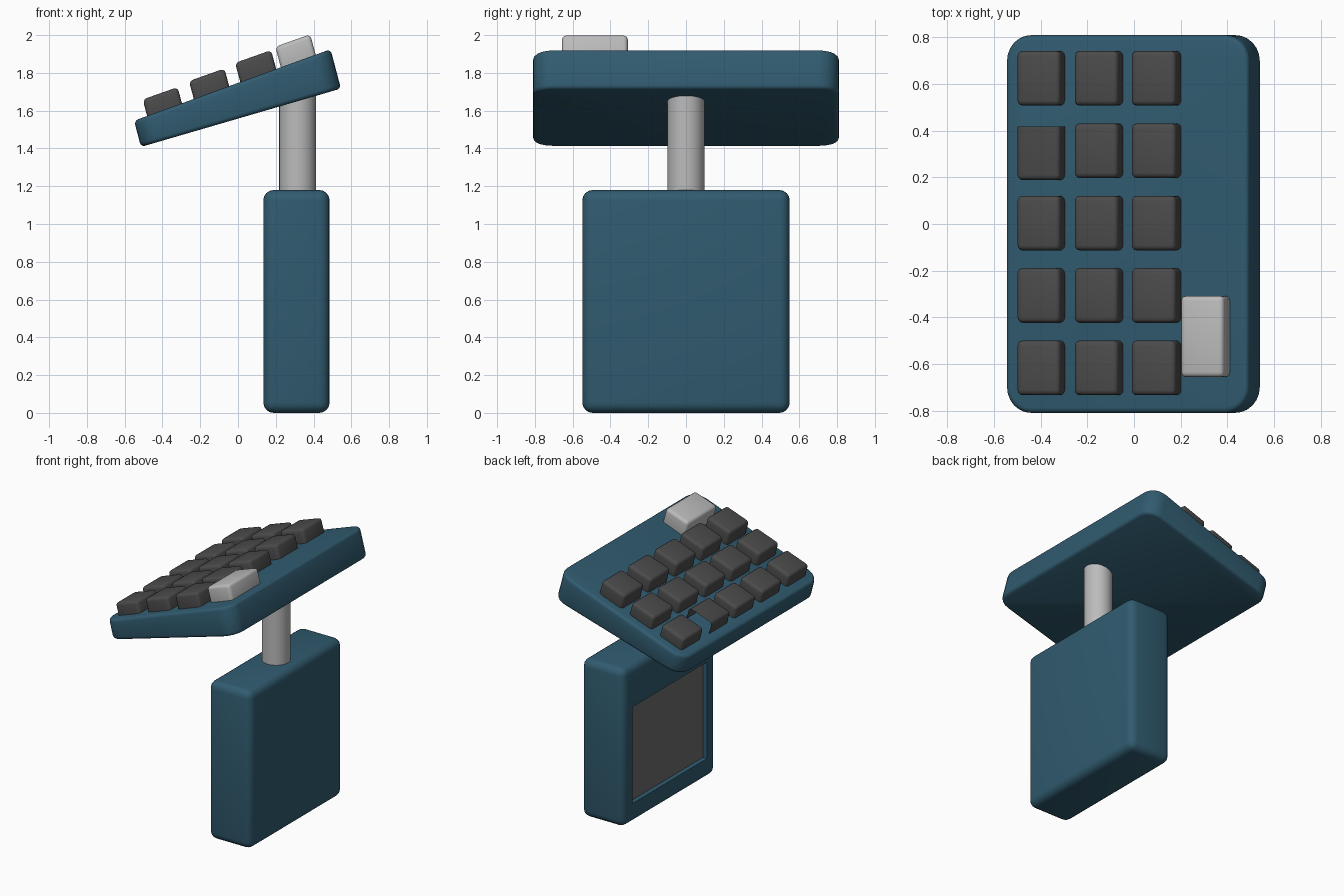
import bpy, bmesh, math
from mathutils import Vector

if "Cube" in bpy.data.objects:
    bpy.data.objects.remove(bpy.data.objects["Cube"])


def material(name, rgb):
    m = bpy.data.materials.new(name)
    m.diffuse_color = (*rgb, 1)
    m.use_nodes = True
    m.node_tree.nodes["Principled BSDF"].inputs["Base Color"].default_value = m.diffuse_color
    return m


BLUE = material("blue_shell", (0.03, 0.105, 0.16))
DARK = material("dark_keys", (0.07, 0.07, 0.07))
LIGHT = material("light_grey", (0.5, 0.5, 0.5))
GREY = material("panel_grey", (0.15, 0.15, 0.15))


def sharp_edges(bm, limit=40):
    return [e for e in bm.edges
            if e.is_manifold and e.calc_face_angle() > math.radians(limit)]


def bevel(bm, edges, width, segments):
    bmesh.ops.bevel(bm, geom=edges, offset=width, offset_type='OFFSET',
                    segments=segments, profile=0.5, affect='EDGES', clamp_overlap=True)


def prism(profile, y0, y1):
    """Extrude an (x, z) outline along y."""
    bm = bmesh.new()
    face = bm.faces.new([bm.verts.new((x, y0, z)) for x, z in profile])
    ext = bmesh.ops.extrude_face_region(bm, geom=[face])
    moved = [g for g in ext["geom"] if isinstance(g, bmesh.types.BMVert)]
    bmesh.ops.translate(bm, verts=moved, vec=(0, y1 - y0, 0))
    bmesh.ops.recalc_face_normals(bm, faces=bm.faces)
    return bm


def finish(bm, name, mat):
    mesh = bpy.data.meshes.new(name)
    bm.to_mesh(mesh)
    bm.free()
    ob = bpy.data.objects.new(name, mesh)
    bpy.context.collection.objects.link(ob)
    mesh.materials.append(mat)
    return ob


def smooth(ob):
    bpy.ops.object.select_all(action='DESELECT')
    ob.select_set(True)
    bpy.context.view_layer.objects.active = ob
    bpy.ops.object.shade_smooth_by_angle(angle=math.radians(35))


def rect(x0, x1, z0, z1):
    return [(x0, z0), (x1, z0), (x1, z1), (x0, z1)]


# Wedge-shaped tilted tray, large rounded corners and a soft rim
bm = prism([(-0.514, 1.408), (0.545, 1.717), (0.49, 1.925), (-0.55, 1.547)], -0.81, 0.81)
corners = [e for e in bm.edges
           if abs(e.verts[0].co.y - e.verts[1].co.y) < 1e-4
           and abs(e.verts[0].co.x - e.verts[1].co.x) < 0.2]
bevel(bm, corners, 0.11, 6)
bevel(bm, sharp_edges(bm), 0.022, 3)
smooth(finish(bm, "tray", BLUE))

# Keys: skewed rounded blocks standing on the tray's top slope
UP = Vector((-math.sin(math.radians(15)), math.cos(math.radians(15))))
ALONG = Vector((math.cos(math.radians(19.5)), math.sin(math.radians(19.5))))


def key(name, x_right, y0, y1, width, height, mat, open_back=False):
    foot = Vector((x_right, 1.92 + (x_right - 0.487) * 0.363))
    low, high = foot - UP * 0.04, foot + UP * height
    bm = prism([low - ALONG * width, low, high, high - ALONG * width], y0, y1)
    bevel(bm, sharp_edges(bm), 0.022, 3)
    if open_back:
        gone = [f for f in bm.faces if f.calc_center_median().y > y1 - 0.022]
        bmesh.ops.delete(bm, geom=gone, context='FACES')
    smooth(finish(bm, name, mat))


for c, (x, h, w) in enumerate([(-0.296, 0.092, 0.196), (-0.046, 0.1, 0.199),
                               (0.203, 0.107, 0.202)]):
    for r in range(5):
        y = -0.617 + 0.3105 * r
        broken = c == 0 and r == 3
        key(f"key_{c + 1}_{r + 1}", x, y - 0.117 - 0.009 * broken,
            y + 0.117 + 0.008 * broken, w, h, DARK, broken)
key("large_key", 0.412, -0.657, -0.308, 0.196, 0.115, LIGHT)

# Stem between base and tray
bm = bmesh.new()
bmesh.ops.create_cone(bm, cap_ends=True, segments=32, radius1=0.098, radius2=0.098, depth=0.6)
bmesh.ops.translate(bm, verts=bm.verts, vec=(0.316, 0, 1.43))
smooth(finish(bm, "stem", LIGHT))

# Base block with a rectangular recess on its left face
bm = prism(rect(0.134, 0.485, 0, 1.18), -0.549, 0.549)
bevel(bm, sharp_edges(bm), 0.055, 4)
base = finish(bm, "base", BLUE)
cutter = finish(prism(rect(0.0, 0.172, 0.15, 0.87), -0.44, 0.44), "recess_cutter", BLUE)
cutter.hide_render = True
cut = base.modifiers.new("recess", 'BOOLEAN')
cut.operation, cut.object, cut.solver = 'DIFFERENCE', cutter, 'EXACT'
bpy.context.view_layer.objects.active = base
bpy.ops.object.modifier_apply(modifier=cut.name)
bpy.data.objects.remove(cutter)
smooth(base)

# Panel set into the recess
finish(prism(rect(0.169, 0.19, 0.15, 0.87), -0.44, 0.44), "panel", GREY)
